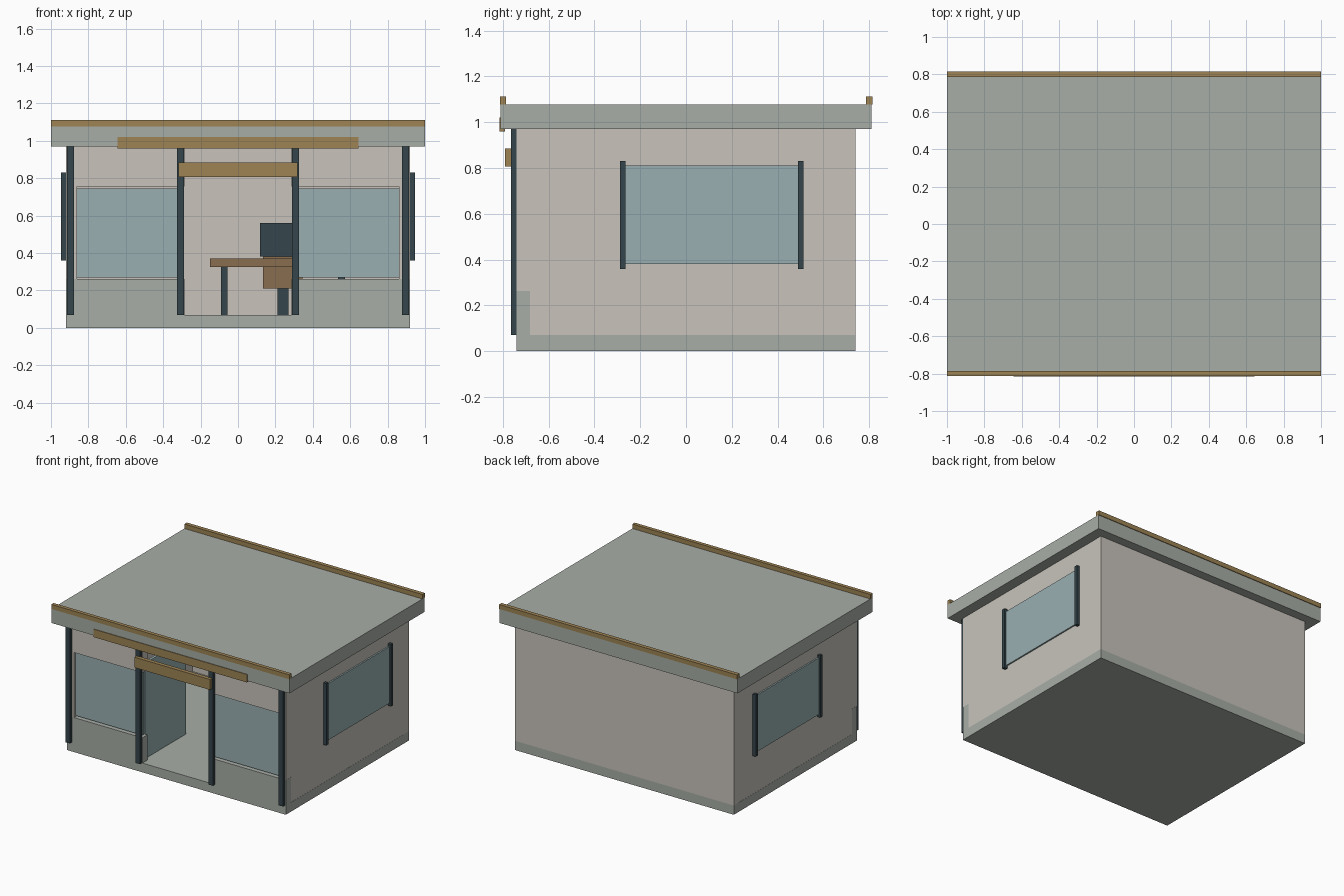
import bpy, bmesh
from mathutils import Matrix, Vector

if "Cube" in bpy.data.objects:
    bpy.data.objects.remove(bpy.data.objects["Cube"])


def material(name, rgb):
    m = bpy.data.materials.new(name)
    m.diffuse_color = (*rgb, 1)
    m.use_nodes = True
    m.node_tree.nodes["Principled BSDF"].inputs["Base Color"].default_value = m.diffuse_color
    return m


GREY = material("concrete", (0.39, 0.42, 0.38))
BEIGE = material("plaster", (0.58, 0.55, 0.50))
GLASS = material("glass", (0.32, 0.43, 0.44))
DARK = material("dark_metal", (0.035, 0.06, 0.07))
GOLD = material("timber_trim", (0.34, 0.23, 0.09))
WOOD = material("desk_wood", (0.25, 0.155, 0.08))


def box(name, x, y, z, mat):
    """Box from its extents along each axis."""
    bm = bmesh.new()
    lo, hi = Vector((x[0], y[0], z[0])), Vector((x[1], y[1], z[1]))
    bmesh.ops.create_cube(bm, size=1, matrix=Matrix.Translation((lo + hi) / 2)
                          @ Matrix.Diagonal((*(hi - lo), 1)))
    me = bpy.data.meshes.new(name)
    bm.to_mesh(me)
    bm.free()
    me.materials.append(mat)
    ob = bpy.data.objects.new(name, me)
    bpy.context.collection.objects.link(ob)
    return ob


def pair(name, x, y, z, mat):
    """The same box on the right and mirrored on the left."""
    box("right_" + name, x, y, z, mat)
    box("left_" + name, (-x[1], -x[0]), y, z, mat)


# Floor slab, walls and roof
box("floor_slab", (-0.92, 0.92), (-0.74, 0.74), (0, 0.07), GREY)
box("back_wall", (-0.92, 0.92), (0.68, 0.74), (0.07, 0.97), BEIGE)
pair("side_wall", (0.86, 0.919), (-0.739, 0.68), (0.07, 0.97), BEIGE)
box("roof", (-1, 1), (-0.81, 0.81), (0.97, 1.078), GREY)

# Roof edge trims and fascia board
box("front_roof_trim", (-1, 1), (-0.813, -0.785), (1.078, 1.112), GOLD)
box("back_roof_trim", (-1, 1), (0.785, 0.815), (1.078, 1.112), GOLD)
box("fascia_board", (-0.645, 0.645), (-0.815, -0.79), (0.96, 1.02), GOLD)
box("door_header_beam", (-0.318, 0.318), (-0.79, -0.76), (0.806, 0.885), GOLD)

# Shop front: low walls, glazing, headers and posts
pair("low_front_wall", (0.285, 0.92), (-0.74, -0.68), (0.07, 0.262), GREY)
pair("front_glass", (0.30, 0.88), (-0.72, -0.70), (0.27, 0.745), GLASS)
pair("front_header", (0.285, 0.86), (-0.738, -0.68), (0.755, 0.97), BEIGE)
for name, px in (("inner_post", 0.307), ("outer_post", 0.896)):
    pair(name, (px - 0.018, px + 0.018), (-0.765, -0.74), (0.07, 0.97), DARK)

# Open door leaf, swung inwards
box("door_leaf", (-0.325, -0.305), (-0.68, -0.19), (0.075, 0.80), GLASS)

# Side windows with upright frames
pair("side_window", (0.915, 0.93), (-0.27, 0.50), (0.38, 0.81), GLASS)
for name, py in (("window_front_frame", -0.277), ("window_back_frame", 0.50)):
    pair(name, (0.919, 0.945), (py - 0.012, py + 0.012), (0.36, 0.83), DARK)

# Desk
box("desk_top", (-0.15, 0.63), (0.02, 0.30), (0.325, 0.37), WOOD)
for i, px in enumerate((-0.073, 0.553)):
    box(f"desk_leg_{i + 1}", (px - 0.018, px + 0.018), (0.08, 0.24), (0.07, 0.325), DARK)

# Chair behind the desk
box("chair_stem", (0.21, 0.27), (0.41, 0.47), (0.07, 0.21), DARK)
box("chair_seat", (0.135, 0.345), (0.34, 0.54), (0.21, 0.383), WOOD)
box("chair_back", (0.118, 0.362), (0.50, 0.54), (0.383, 0.56), DARK)
